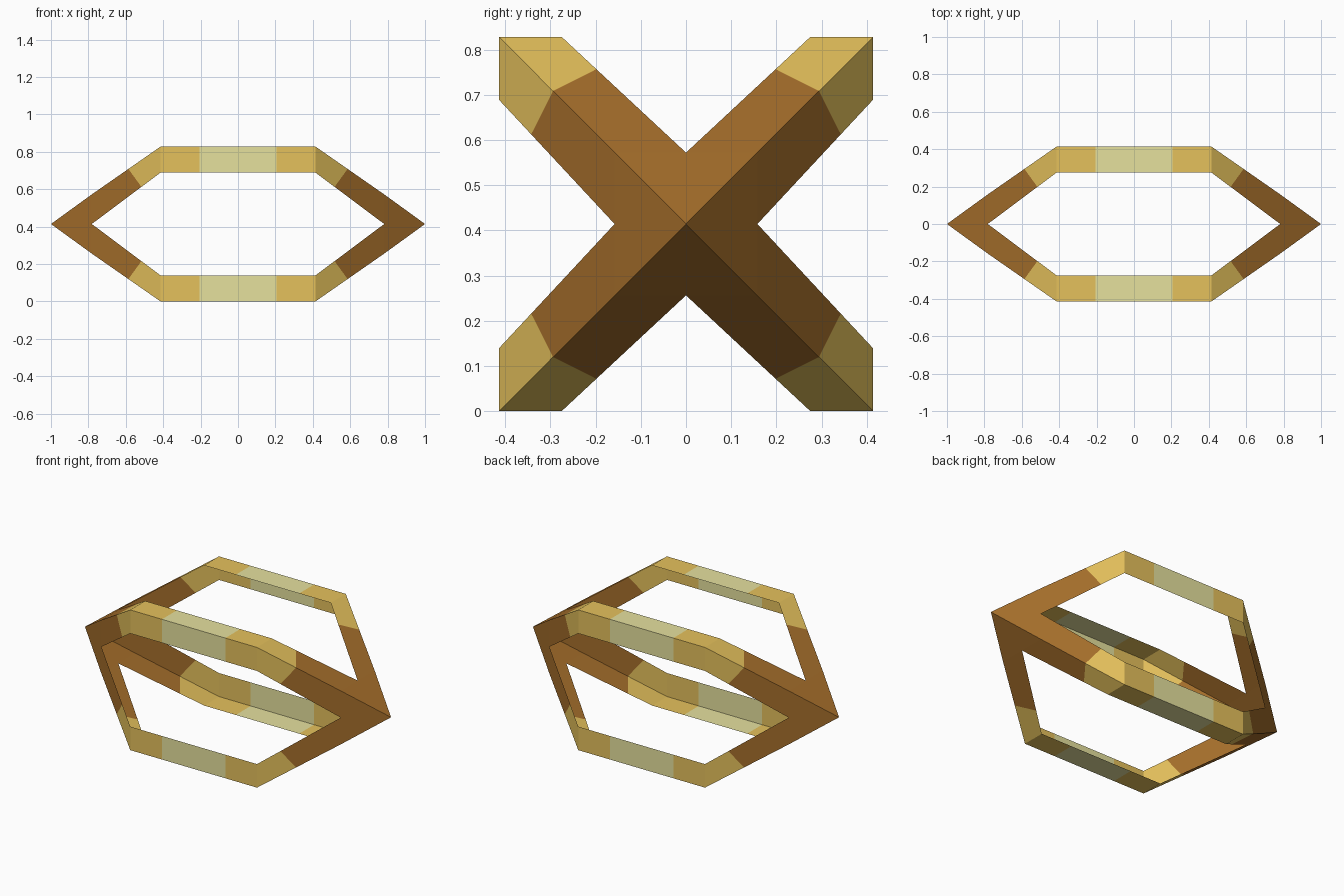
import bpy, bmesh
from mathutils import Vector

if "Cube" in bpy.data.objects:
    bpy.data.objects.remove(bpy.data.objects["Cube"])

H = 0.414          # half height of the frame
IN = 0.275         # inner edge of the straight bars
NOTCH = 0.782      # x where the openings close to a point
TIP_W = 0.158      # half width of the shell at that x


def srgb(r, g, b):
    def lin(c):
        c /= 255
        return c / 12.92 if c <= 0.04045 else ((c + 0.055) / 1.055) ** 2.4
    return (lin(r), lin(g), lin(b), 1)


def material(name, rgb):
    m = bpy.data.materials.new(name)
    m.diffuse_color = srgb(*rgb)
    m.use_nodes = True
    m.node_tree.nodes["Principled BSDF"].inputs["Base Color"].default_value = m.diffuse_color
    return m


mats = [material("pale green", (230, 225, 158)),
        material("gold", (229, 193, 92)),
        material("brown", (166, 111, 43))]

# One eighth of the frame: an open angle-section shell, lofted from middle to tip
bm = bmesh.new()


def section(x, i, o):
    return [bm.verts.new((x, y, z)) for y, z in ((o, i), (o, o), (i, o))]


rings = [section(0, IN, H), section(H, IN, H), section(NOTCH, 0, TIP_W)]
for a, b in zip(rings, rings[1:]):
    for j in range(2):
        bm.faces.new((a[j], a[j + 1], b[j + 1], b[j]))

# Pointed tip
tip = bm.verts.new((1, 0, 0))
for j in range(2):
    bm.faces.new((rings[-1][j], rings[-1][j + 1], tip))

# Cut the colour boundaries into the bar
cuts = [(Vector((0.207, 0, 0)), Vector((1, 0, 0))),
        (Vector((0.585, 0.294, 0.294)), Vector((1, -1.46, -1.46)).normalized())]
for co, no in cuts:
    bmesh.ops.bisect_plane(bm, geom=bm.verts[:] + bm.edges[:] + bm.faces[:],
                           dist=1e-5, plane_co=co, plane_no=no)
for f in bm.faces:
    c = f.calc_center_median()
    f.material_index = sum((c - co).dot(no) > 0 for co, no in cuts)

mesh = bpy.data.meshes.new("cage_frame")
bm.to_mesh(mesh)
bm.free()
for m in mats:
    mesh.materials.append(m)
frame = bpy.data.objects.new("cage_frame", mesh)
frame.location.z = H
bpy.context.collection.objects.link(frame)

# Mirror into the full four-bar frame
mir = frame.modifiers.new("mirror", "MIRROR")
mir.use_axis = (True, True, True)
mir.merge_threshold = 0.0005
